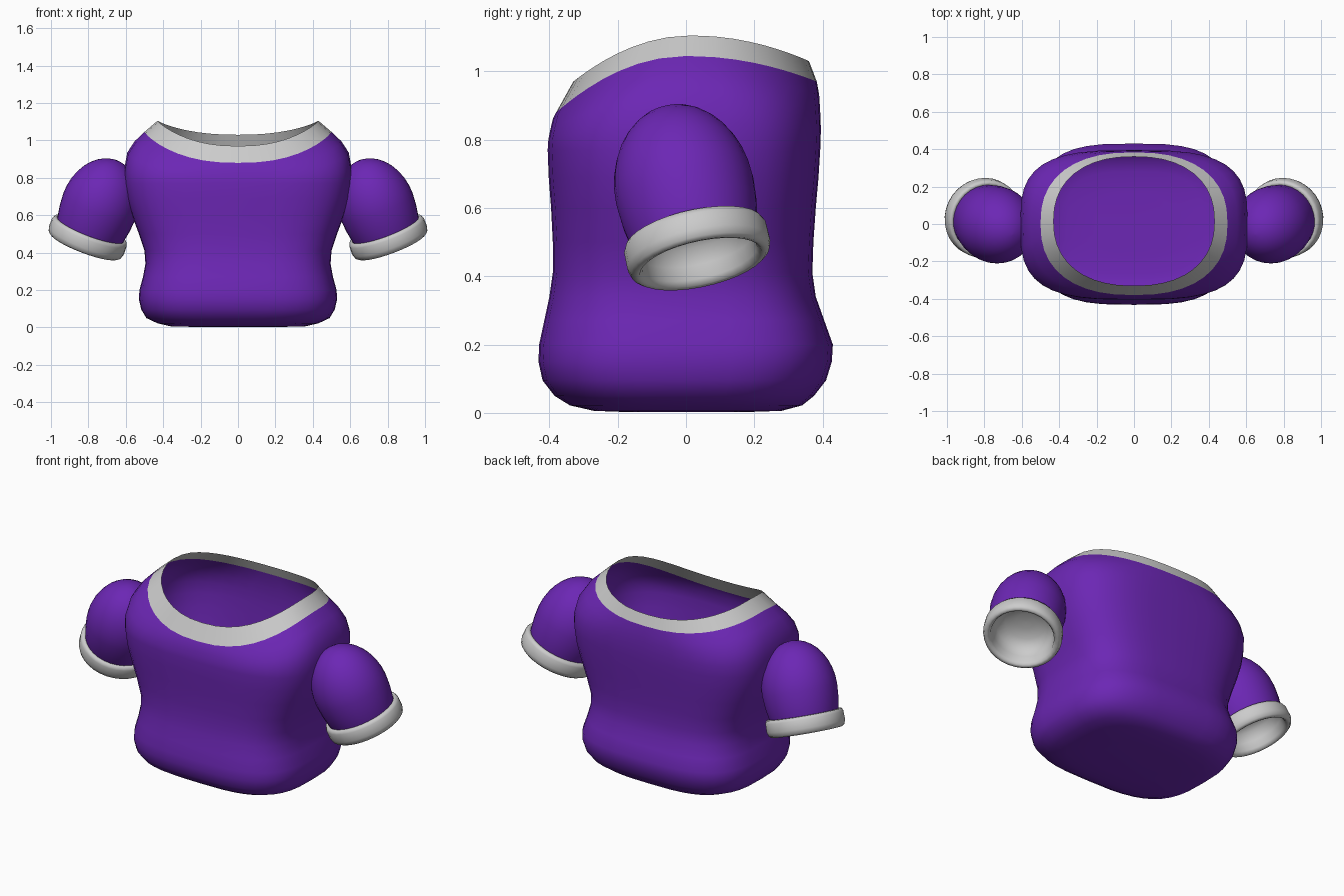
import bpy, bmesh, math
from mathutils import Vector

cube = bpy.data.objects.get("Cube")
if cube:
    bpy.data.objects.remove(cube, do_unlink=True)


def material(name, color):
    mat = bpy.data.materials.new(name)
    mat.use_nodes = True
    mat.diffuse_color = color
    shader = next(n for n in mat.node_tree.nodes if n.type == 'BSDF_PRINCIPLED')
    shader.inputs["Base Color"].default_value = color
    shader.inputs["Roughness"].default_value = 0.7
    return mat


PURPLE = material("purple cloth", (0.15, 0.02, 0.46, 1))
GREY = material("light grey trim", (0.6, 0.6, 0.6, 1))


def loft(name, rings, mat, cap_start=False, cap_end=False):
    """Skin a list of equally sized point rings."""
    bm = bmesh.new()
    loops = [[bm.verts.new(p) for p in ring] for ring in rings]
    for low, high in zip(loops, loops[1:]):
        for i in range(len(low)):
            j = (i + 1) % len(low)
            bm.faces.new((low[i], low[j], high[j], high[i]))
    if cap_start:
        bm.faces.new(loops[0][::-1])
    if cap_end:
        bm.faces.new(loops[-1])
    mesh = bpy.data.meshes.new(name)
    bm.to_mesh(mesh)
    bm.free()
    mesh.shade_smooth()
    mesh.materials.append(mat)
    obj = bpy.data.objects.new(name, mesh)
    bpy.context.collection.objects.link(obj)
    return obj


def torso_ring(half_x, front, back, z_side, z_front=None, z_back=None, power=3.2, count=40):
    """Rounded-box ring whose height may dip towards the front and back."""
    z_front = z_side if z_front is None else z_front
    z_back = z_side if z_back is None else z_back
    mid, half_y = (front + back) / 2, (back - front) / 2
    points = []
    for i in range(count):
        a = math.tau * i / count
        c, s = math.cos(a), math.sin(a)
        x = math.copysign(abs(c) ** (2 / power), c)
        y = math.copysign(abs(s) ** (2 / power), s)
        z = z_side + ((z_back if s > 0 else z_front) - z_side) * y * y
        points.append((half_x * x, mid + half_y * y, z))
    return points


# Torso: rounded hem, narrow waist, broad chest and sloping shoulders
hem_to_chest = [
    (.20, -.16, .16, .002), (.36, -.27, .28, .006), (.43, -.34, .34, .022),
    (.49, -.385, .375, .05), (.517, -.42, .41, .095), (.53, -.432, .427, .15),
    (.527, -.43, .43, .20), (.508, -.415, .405, .27), (.495, -.40, .38, .34),
    (.50, -.39, .37, .41), (.53, -.39, .373, .50), (.567, -.395, .38, .60),
    (.595, -.402, .388, .69), (.607, -.405, .393, .77),
]
neck_edge = torso_ring(.50, -.38, .383, 1.045, .88, .97, power=2.4)
torso = [torso_ring(*ring) for ring in hem_to_chest]
torso += [
    torso_ring(.608, -.403, .395, .85, .80, .83),
    torso_ring(.592, -.397, .393, .935, .83, .88, power=3),
    torso_ring(.553, -.39, .39, .995, .86, .93, power=2.7),
    neck_edge,
]
loft("shirt_body", torso, PURPLE, cap_start=True)

# Collar band leaning in to the open neck
loft("collar", [neck_edge, torso_ring(.43, -.33, .36, 1.105, .97, 1.03, power=2.3)], GREY)


# Sleeves and cuffs: turned profiles on a tilted axis, mirrored across x
DOWN = Vector((.38, .22, -1)).normalized()
WRIST = Vector((.79, .025, .52))
SIDE = DOWN.cross(Vector((0, 1, 0))).normalized()
FORE = DOWN.cross(SIDE)


def turned(name, profile, mat, count=32):
    rings = []
    for radius, along in profile:
        rings.append([WRIST + DOWN * along + radius * (
            SIDE * math.cos(math.tau * i / count) + FORE * math.sin(math.tau * i / count))
            for i in range(count)])
    obj = loft(name, rings, mat, cap_end=True)
    bm = bmesh.new()
    bm.from_mesh(obj.data)
    bmesh.ops.recalc_face_normals(bm, faces=bm.faces)
    bm.to_mesh(obj.data)
    bm.free()
    mirror = obj.modifiers.new("mirror", 'MIRROR')
    mirror.use_mirror_merge = False
    return obj


puff = [(.182, .02), (.188, 0), (.2, -.07)]
for step in range(10):
    a = math.radians(10 * step)
    puff.append((max(.205 * math.cos(a), .004), -.14 - .265 * math.sin(a)))
turned("sleeves", puff, PURPLE)

turned("cuffs", [
    (.18, .005), (.192, -.006), (.205, -.004), (.213, .012), (.214, .06),
    (.207, .082), (.195, .091), (.182, .088), (.172, .072), (.168, .03),
    (.155, -.02), (.11, -.05), (.05, -.062), (.004, -.064),
], GREY)
